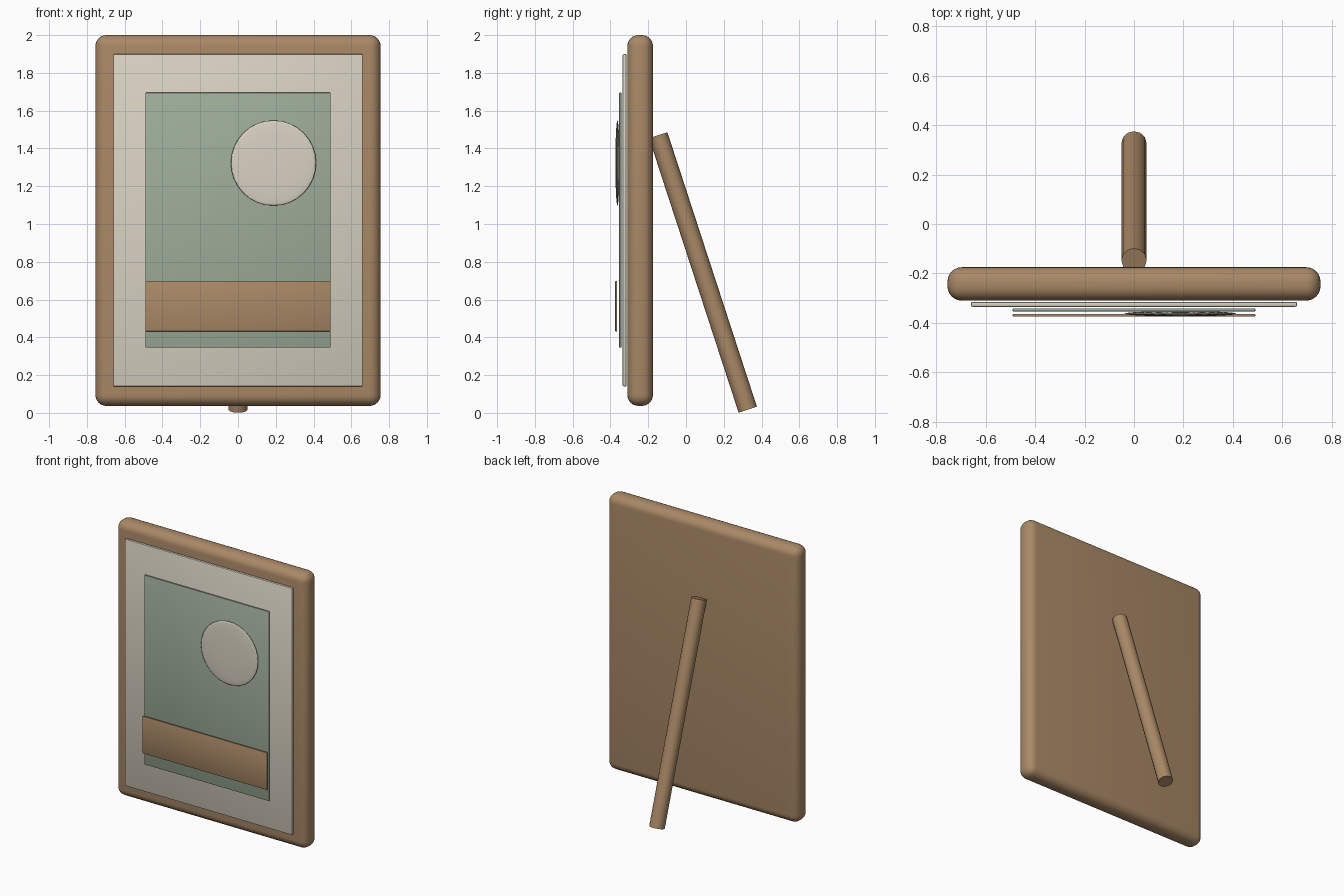
import bpy
from math import radians
from mathutils import Vector

cube = bpy.data.objects.get("Cube")
if cube:
    bpy.data.objects.remove(cube, do_unlink=True)


def material(name, rgb):
    mat = bpy.data.materials.new(name)
    mat.use_nodes = True
    mat.diffuse_color = (*rgb, 1)
    bsdf = next(n for n in mat.node_tree.nodes if n.type == 'BSDF_PRINCIPLED')
    bsdf.inputs["Base Color"].default_value = (*rgb, 1)
    return mat


wood = material("warm wood", (0.40, 0.25, 0.135))
cream = material("cream paper", (0.70, 0.65, 0.55))
sage = material("sage green", (0.34, 0.42, 0.32))


def finish(name, mat, angle=40):
    obj = bpy.context.object
    obj.name = name
    obj.data.materials.append(mat)
    bpy.ops.object.shade_smooth_by_angle(angle=radians(angle))
    return obj


def panel(name, mat, half_width, y, z, bevel, segments):
    """Upright bevelled slab spanning the given y and z ranges."""
    bpy.ops.mesh.primitive_cube_add(
        size=1, location=(0, sum(y) / 2, sum(z) / 2))
    obj = bpy.context.object
    obj.scale = (2 * half_width, y[1] - y[0], z[1] - z[0])
    bpy.ops.object.transform_apply(location=False, rotation=False, scale=True)
    mod = obj.modifiers.new("soft edges", 'BEVEL')
    mod.width, mod.segments = bevel, segments
    bpy.ops.object.modifier_apply(modifier=mod.name)
    return finish(name, mat)


# Frame body and the layered picture on its front
panel("frame", wood, 0.755, (-0.31, -0.175), (0.037, 2.0), 0.058, 6)
panel("mat_board", cream, 0.66, (-0.335, -0.315), (0.14, 1.90), 0.006, 2)
panel("art_panel", sage, 0.491, (-0.354, -0.342), (0.345, 1.695), 0.003, 2)
panel("ground_band", wood, 0.491, (-0.375, -0.364), (0.432, 0.698), 0.003, 2)

# Sun: a strongly flattened sphere
bpy.ops.mesh.primitive_uv_sphere_add(
    segments=32, ring_count=16, radius=1, location=(0.188, -0.363, 1.323))
bpy.context.object.scale = (0.226, 0.011, 0.226)
bpy.ops.object.transform_apply(location=False, rotation=False, scale=True)
finish("sun_disc", cream, 180)

# Leaning support leg behind the frame
top, foot = Vector((0, -0.147, 1.47)), Vector((0, 0.327, 0.017))
axis = top - foot
bpy.ops.mesh.primitive_cylinder_add(
    vertices=12, radius=0.051, depth=axis.length, location=(top + foot) / 2,
    rotation=axis.to_track_quat('Z', 'Y').to_euler())
finish("support_leg", wood)
